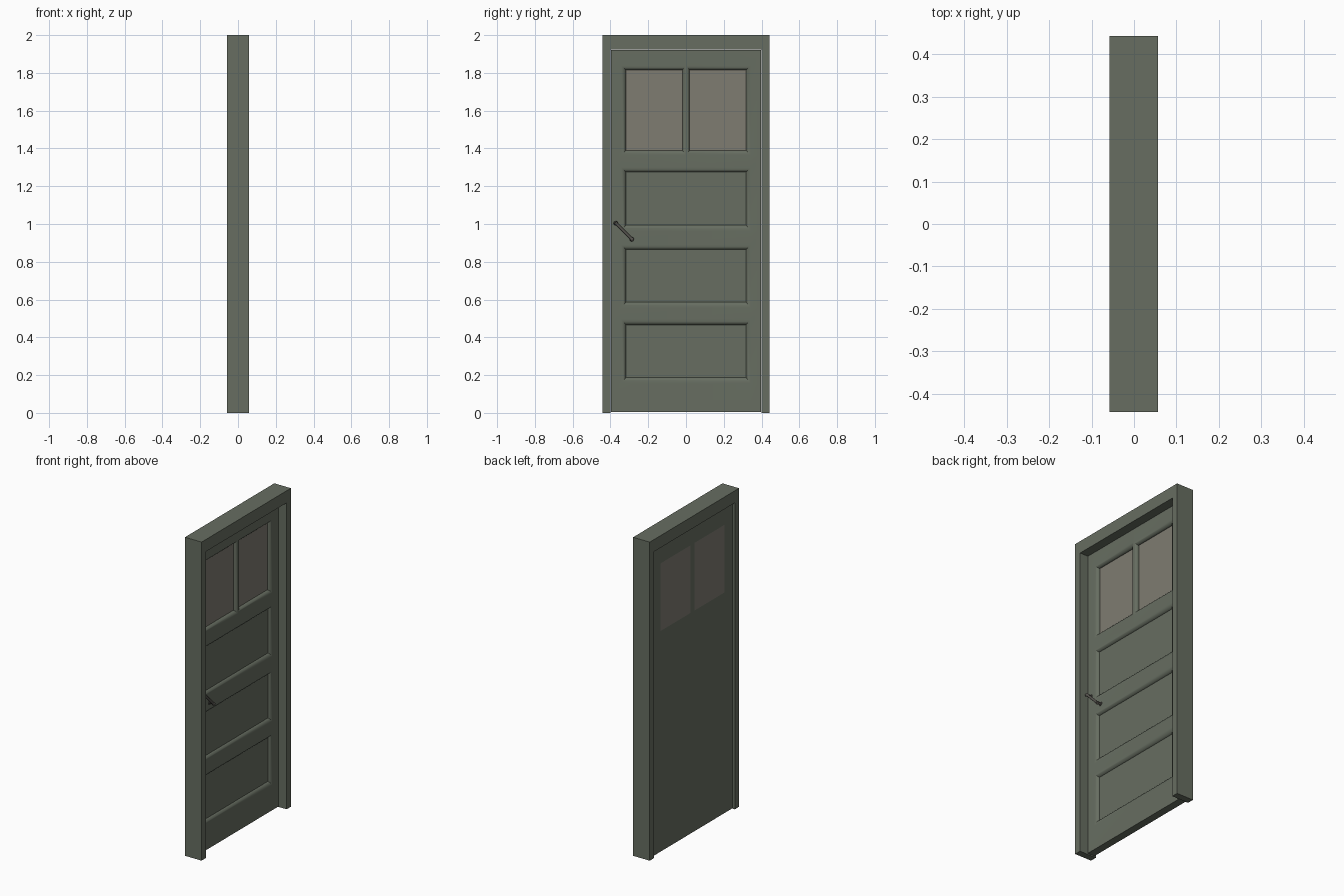
import bpy, bmesh, math
from mathutils import Vector

if "Cube" in bpy.data.objects:
    bpy.data.objects.remove(bpy.data.objects["Cube"])


def material(name, rgb):
    m = bpy.data.materials.new(name)
    m.diffuse_color = (*rgb, 1)
    m.use_nodes = True
    m.node_tree.nodes["Principled BSDF"].inputs["Base Color"].default_value = m.diffuse_color
    return m


PAINT = material("painted_wood", (0.135, 0.155, 0.12))
GLASS = material("frosted_glass", (0.21, 0.2, 0.165))
METAL = material("dark_metal", (0.09, 0.085, 0.075))


def finish(name, bm, mat, smooth=None):
    bmesh.ops.remove_doubles(bm, verts=bm.verts, dist=1e-5)
    bmesh.ops.recalc_face_normals(bm, faces=bm.faces)
    me = bpy.data.meshes.new(name)
    bm.to_mesh(me)
    bm.free()
    me.materials.append(mat)
    ob = bpy.data.objects.new(name, me)
    bpy.context.collection.objects.link(ob)
    if smooth:
        bpy.ops.object.select_all(action='DESELECT')
        ob.select_set(True)
        bpy.context.view_layer.objects.active = ob
        bpy.ops.object.shade_smooth_by_angle(angle=math.radians(smooth))
    return ob


def face(bm, pts):
    bm.faces.new([bm.verts.new(p) for p in pts])


def rect(x, r):
    y0, y1, z0, z1 = r
    return [Vector((x, y, z)) for y, z in ((y0, z0), (y1, z0), (y1, z1), (y0, z1))]


def bridge(bm, a, b):
    for i in range(len(a)):
        j = (i + 1) % len(a)
        face(bm, (a[i], a[j], b[j], b[i]))


# Door frame: inverted U profile extruded through the wall thickness
X0, X1, YO, YI, ZI = -0.058, 0.057, 0.443, 0.401, 1.924
outline = [(-YO, 0), (-YO, 2), (YO, 2), (YO, 0), (YI, 0), (YI, ZI), (-YI, ZI), (-YI, 0)]
bm = bmesh.new()
f = bm.faces.new([bm.verts.new((X0, y, z)) for y, z in outline])
ext = bmesh.ops.extrude_face_region(bm, geom=[f])
bmesh.ops.translate(bm, vec=(X1 - X0, 0, 0),
                    verts=[v for v in ext["geom"] if isinstance(v, bmesh.types.BMVert)])
finish("door_frame", bm, PAINT)

# Door leaf openings: outer and inner edge of each moulding (y0, y1, z0, z1)
XF, XB, D = 0.003, -0.045, 0.018
LEAF = (-0.398, 0.398, 0.005, 1.921)
panels = [((-0.343, 0.343, a, d), (-0.318, 0.318, b, c)) for a, b, c, d in
          ((0.156, 0.188, 0.466, 0.496), (0.556, 0.586, 0.864, 0.89), (0.963, 0.994, 1.274, 1.3))]
windows = [((a, d, 1.365, 1.838), (b, c, 1.39, 1.815)) for a, b, c, d in
           ((-0.343, -0.318, -0.019, -0.003), (0.003, 0.019, 0.318, 0.343))]


def grid_with_holes(bm, x, holes):
    rs = holes + [LEAF]
    ys = sorted({v for r in rs for v in r[:2]})
    zs = sorted({v for r in rs for v in r[2:]})
    for y0, y1 in zip(ys, ys[1:]):
        for z0, z1 in zip(zs, zs[1:]):
            cy, cz = (y0 + y1) / 2, (z0 + z1) / 2
            if not any(h[0] < cy < h[1] and h[2] < cz < h[3] for h in holes):
                face(bm, rect(x, (y0, y1, z0, z1)))


bm = bmesh.new()
grid_with_holes(bm, XF, [o for o, _ in panels + windows])
grid_with_holes(bm, XB, [i for _, i in windows])
bridge(bm, rect(XF, LEAF), rect(XB, LEAF))
# Rounded mouldings sinking into panels and windows
for k, (o, i) in enumerate(panels + windows):
    prev = rect(XF, o)
    for s in range(1, 7):
        a = s / 6 * math.radians(80)
        t, d = math.sin(a) / math.sin(math.radians(80)), (1 - math.cos(a)) / (1 - math.cos(math.radians(80)))
        ring = rect(XF - D * d, [p + (q - p) * t for p, q in zip(o, i)])
        bridge(bm, prev, ring)
        prev = ring
    if k < len(panels):
        face(bm, prev)
    else:
        bridge(bm, prev, rect(XB, i))
finish("door_leaf", bm, PAINT, 35)

# Glass panes, flush with the back of the leaf
for side, (_, r) in zip(("left", "right"), windows):
    bm = bmesh.new()
    a, b = rect(XF - D - 0.004, r), rect(XB, r)
    face(bm, a)
    face(bm, b)
    bridge(bm, a, b)
    finish("glass_pane_" + side, bm, GLASS)


# Pull handle set diagonally: bar, two posts and round end flanges
def rod(bm, p, q, r1, r2):
    p, q = Vector(p), Vector(q)
    m = (q - p).to_track_quat('Z', 'Y').to_matrix().to_4x4()
    m.translation = (p + q) / 2
    bmesh.ops.create_cone(bm, cap_ends=True, segments=16, radius1=r1, radius2=r2,
                          depth=(q - p).length, matrix=m)


A, B = Vector((0, -0.371, 1.004)), Vector((0, -0.287, 0.92))
along = (B - A).normalized()
bm = bmesh.new()
out = Vector((XF + 0.026, 0, 0))
rod(bm, A + out, B + out, 0.0075, 0.0075)
for e, s in ((A, -1), (B, 1)):
    base = e + Vector((XF - 0.001, 0, 0))
    rod(bm, base, base + Vector((0.005, 0, 0)), 0.0125, 0.011)
    rod(bm, base, e + out, 0.007, 0.006)
    rod(bm, e + out - along * s * 0.008, e + out + along * s * 0.006, 0.0075, 0.011)
finish("pull_handle", bm, METAL, 35)
